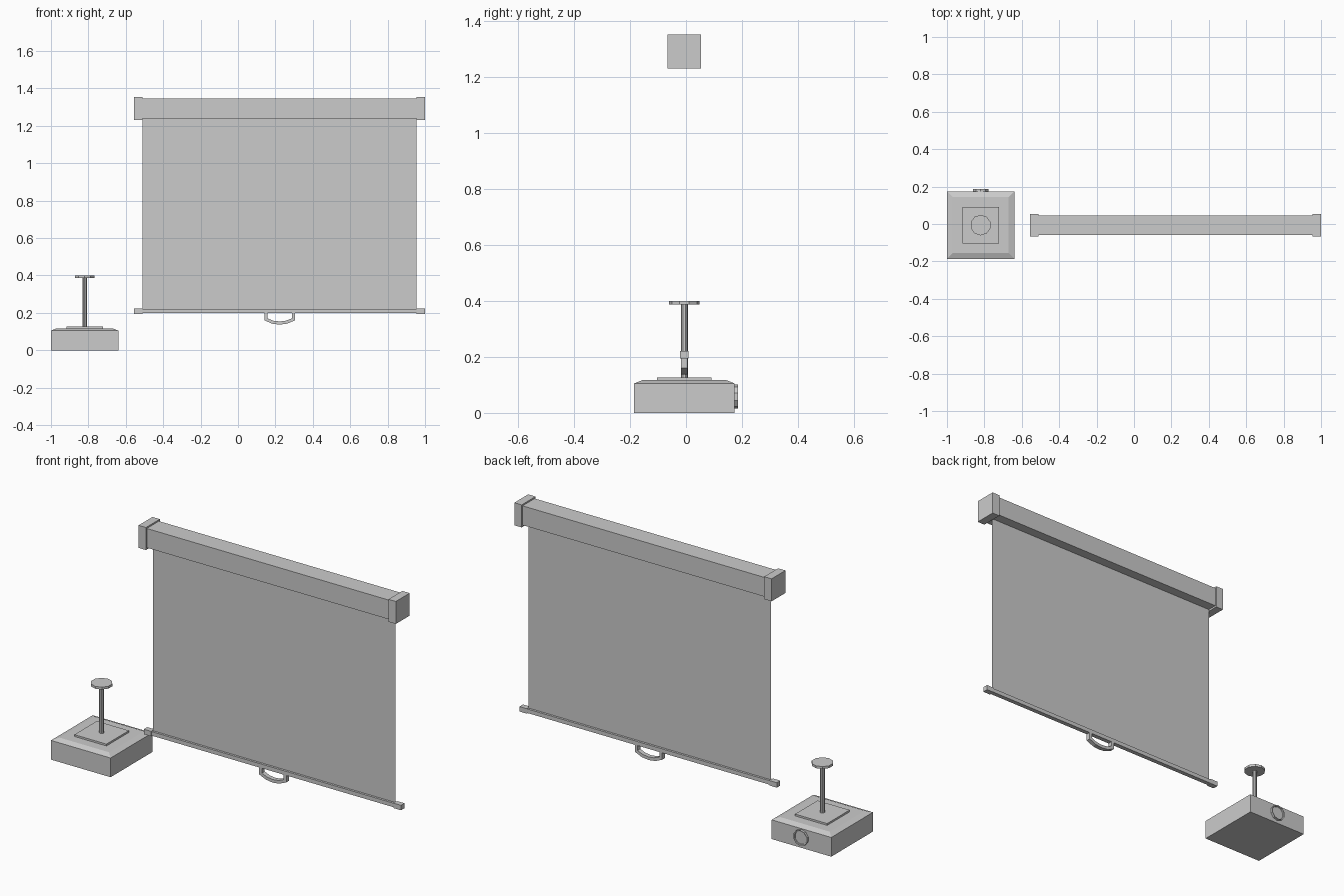
import bpy, bmesh, math
from mathutils import Matrix, Vector

if "Cube" in bpy.data.objects:
    bpy.data.objects.remove(bpy.data.objects["Cube"])

YC = -0.006          # shared depth centre
SX = 0.2225          # screen centre
PX = -0.82           # projector centre

grey = bpy.data.materials.new("light_grey")
grey.diffuse_color = (0.6, 0.6, 0.6, 1)
grey.use_nodes = True
grey.node_tree.nodes["Principled BSDF"].inputs["Base Color"].default_value = grey.diffuse_color


def finish(name, bm, fix_normals=True):
    if fix_normals:
        bmesh.ops.recalc_face_normals(bm, faces=bm.faces)
    me = bpy.data.meshes.new(name)
    bm.to_mesh(me)
    bm.free()
    me.materials.append(grey)
    ob = bpy.data.objects.new(name, me)
    bpy.context.collection.objects.link(ob)
    return ob


def box(name, x0, x1, half_y, z0, z1, inset_top=0.0):
    """Box centred on YC; inset_top narrows the upper face."""
    bm = bmesh.new()
    lo = [bm.verts.new(p) for p in ((x0, YC - half_y, z0), (x1, YC - half_y, z0),
                                    (x1, YC + half_y, z0), (x0, YC + half_y, z0))]
    i = inset_top
    hi = [bm.verts.new(p) for p in ((x0 + i, YC - half_y + i, z1), (x1 - i, YC - half_y + i, z1),
                                    (x1 - i, YC + half_y - i, z1), (x0 + i, YC + half_y - i, z1))]
    bm.faces.new(lo)
    bm.faces.new(hi)
    for k in range(4):
        n = (k + 1) % 4
        bm.faces.new((lo[k], lo[n], hi[n], hi[k]))
    return finish(name, bm)


def cylinder(name, centre, r1, r2, depth, sides, rot=Matrix(), recess=None):
    """Cylinder; recess = (rim width, depth) sinks the face at its +axis end."""
    bm = bmesh.new()
    bmesh.ops.create_cone(bm, cap_ends=True, segments=sides, radius1=r1, radius2=r2, depth=depth)
    if recess:
        bm.normal_update()
        top = max(bm.faces, key=lambda f: f.calc_center_median().z)
        bmesh.ops.inset_region(bm, faces=[top], thickness=recess[0])
        for v in top.verts:
            v.co.z -= recess[1] * 0.2
        bmesh.ops.inset_region(bm, faces=[top], thickness=0.001)
        for v in top.verts:
            v.co.z -= recess[1] * 0.8
    bm.transform(Matrix.Translation(Vector(centre)) @ rot)
    return finish(name, bm)


# Projector body, sloped lid and mounting plate
box("projector_body", PX - 0.18, PX + 0.18, 0.18, 0.0, 0.105)
box("projector_lid", PX - 0.18, PX + 0.18, 0.18, 0.105, 0.117, 0.03)
box("mount_plate", PX - 0.097, PX + 0.097, 0.097, 0.117, 0.127)

# Ceiling pole and disc
cylinder("mount_pole", (PX, YC, 0.257), 0.0125, 0.0125, 0.265, 10)
cylinder("ceiling_disc", (PX, YC, 0.394), 0.055, 0.055, 0.013, 10)

# Lens ring on the back of the projector
cylinder("lens", (PX, 0.178, 0.058), 0.043, 0.043, 0.016, 10,
         Matrix.Rotation(-math.pi / 2, 4, 'X'), (0.006, 0.007))

# Screen casing, fabric and bottom bar
box("screen_casing", SX - 0.735, SX + 0.735, 0.0525, 1.24, 1.345)
box("bottom_bar", SX - 0.735, SX + 0.735, 0.012, 0.198, 0.22)
bm = bmesh.new()
bm.faces.new([bm.verts.new((SX + x, YC, z)) for x, z in
              ((-0.733, 0.21), (0.733, 0.21), (0.733, 1.25), (-0.733, 1.25))])
finish("screen_fabric", bm, False)

# End caps on both sides
for side, x0, x1 in (("left", SX - 0.7775, SX - 0.733), ("right", SX + 0.733, SX + 0.7775)):
    box(f"casing_cap_{side}", x0, x1, 0.06, 1.23, 1.353)
    box(f"bar_cap_{side}", x0, x1, 0.015, 0.195, 0.222)

# Pull handle: a mirrored strap profile extruded in depth
outer = [(-0.082, 0.2), (-0.082, 0.16), (-0.04, 0.142), (0, 0.137)]
inner = [(-0.066, 0.2), (-0.066, 0.171), (-0.034, 0.158), (0, 0.154)]
outer += [(-x, z) for x, z in reversed(outer[:-1])]
inner += [(-x, z) for x, z in reversed(inner[:-1])]
bm = bmesh.new()
rings = []
for o, i in zip(outer, inner):
    rings.append([bm.verts.new((SX + p[0], YC + y, p[1]))
                  for p, y in ((o, -0.012), (i, -0.012), (i, 0.012), (o, 0.012))])
for a, b in zip(rings, rings[1:]):
    for k in range(4):
        n = (k + 1) % 4
        bm.faces.new((a[k], a[n], b[n], b[k]))
bm.faces.new(rings[0])
bm.faces.new(rings[-1])
finish("pull_handle", bm)
